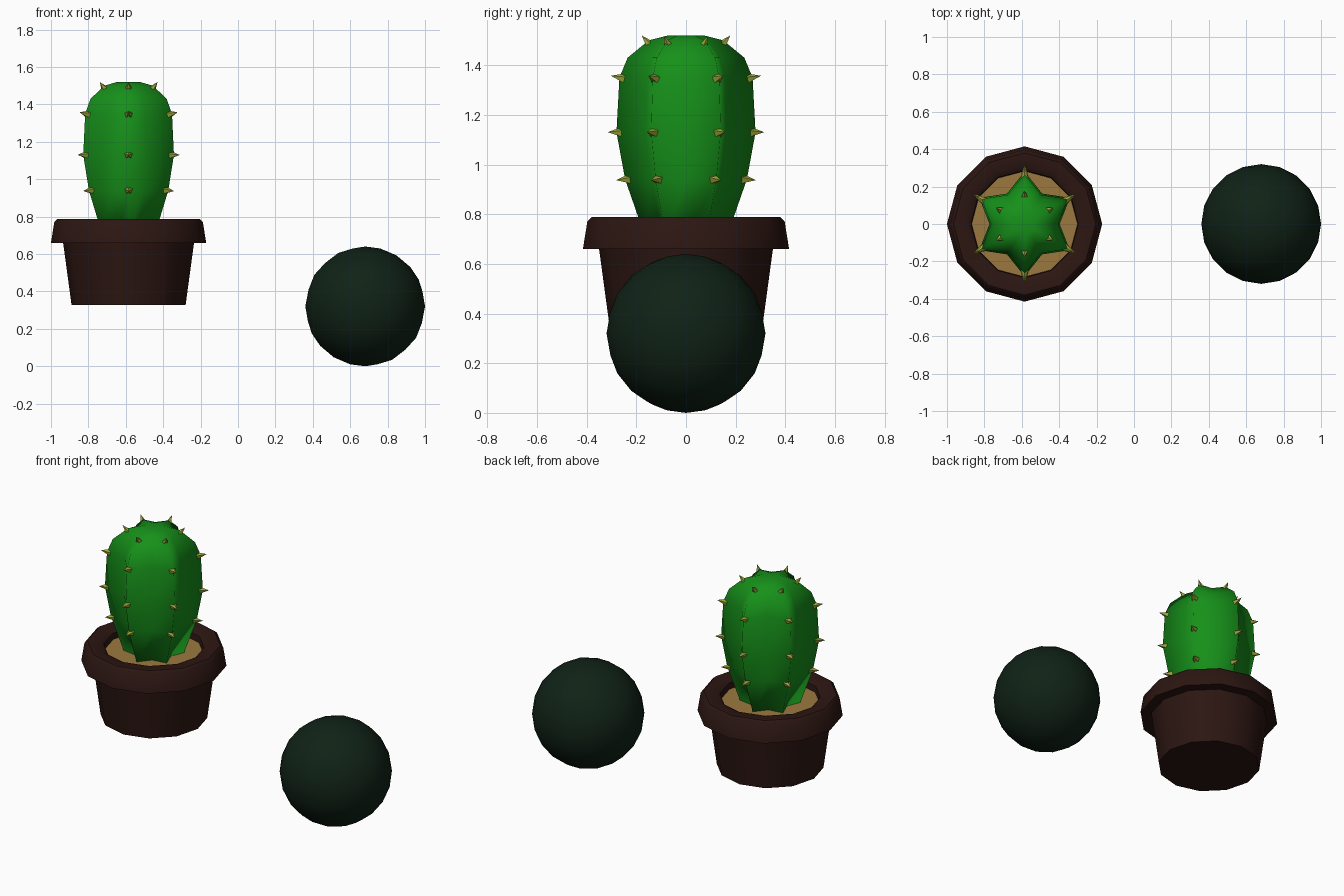
import bpy, bmesh
from math import sin, cos, pi, radians
from mathutils import Vector, Matrix

if "Cube" in bpy.data.objects:
    bpy.data.objects.remove(bpy.data.objects["Cube"])

CX = -0.585  # pot axis


def material(name, rgb):
    m = bpy.data.materials.new(name)
    m.diffuse_color = (*rgb, 1)
    m.use_nodes = True
    m.node_tree.nodes["Principled BSDF"].inputs["Base Color"].default_value = m.diffuse_color
    return m


def finish(bm, name, mat, loc, angle=None):
    bmesh.ops.recalc_face_normals(bm, faces=bm.faces)
    me = bpy.data.meshes.new(name)
    bm.to_mesh(me)
    bm.free()
    ob = bpy.data.objects.new(name, me)
    ob.location = loc
    bpy.context.collection.objects.link(ob)
    me.materials.append(mat)
    if angle:
        bpy.ops.object.select_all(action='DESELECT')
        ob.select_set(True)
        bpy.context.view_layer.objects.active = ob
        bpy.ops.object.shade_smooth_by_angle(angle=radians(angle))
    return ob


def lathe(profile, sides, ratio=1.0):
    """Rings around z; odd columns are pulled in by ratio. Ends are capped."""
    bm = bmesh.new()
    rings = []
    for r, z in profile:
        ring = []
        for i in range(sides):
            a = pi / 2 + 2 * pi * i / sides
            k = r * (ratio if i % 2 else 1)
            ring.append(bm.verts.new((k * cos(a), k * sin(a), z)))
        rings.append(ring)
    for a, b in zip(rings, rings[1:]):
        for i in range(sides):
            j = (i + 1) % sides
            bm.faces.new((a[i], a[j], b[j], b[i]))
    for ring, z in ((rings[0], profile[0][1]), (rings[-1], profile[-1][1])):
        c = bm.verts.new((0, 0, z))
        for i in range(sides):
            bm.faces.new((ring[i], ring[(i + 1) % sides], c))
    return bm


clay = material("clay", (0.025, 0.008, 0.006))
sand = material("sand", (0.33, 0.19, 0.05))
green = material("cactus_green", (0.008, 0.28, 0.01))
thorn = material("spike_green", (0.33, 0.38, 0.04))
dark = material("dark_green", (0.005, 0.016, 0.008))

# Pot with overhanging rim and open mouth
finish(lathe([(0.305, 0.328), (0.35, 0.66), (0.415, 0.66), (0.397, 0.772),
              (0.38, 0.788), (0.315, 0.788), (0.287, 0.77), (0.28, 0.70)], 12),
       "pot", clay, (CX, 0, 0), 40)

# Soil inside the mouth
finish(lathe([(0.283, 0.71), (0.283, 0.733)], 12), "soil", sand, (CX, 0, 0))

# Six-ribbed cactus body
body = lathe([(0.165, 0.71), (0.245, 0.94), (0.28, 1.13), (0.268, 1.35),
              (0.235, 1.43), (0.15, 1.50), (0.07, 1.52)], 12, 0.67)
cactus = finish(body, "cactus", green, (CX, 0, 0), 120)

# Spikes along every rib
spikes = bmesh.new()
for r, z, tilt in ((0.245, 0.94, -5), (0.279, 1.13, 0), (0.267, 1.35, 12), (0.155, 1.492, 50)):
    t = radians(tilt)
    for i in range(6):
        a = pi / 2 + i * pi / 3
        d = Vector((cos(a) * cos(t), sin(a) * cos(t), sin(t)))
        p = Vector((r * cos(a), r * sin(a), z)) + d * 0.008
        bmesh.ops.create_cone(spikes, cap_ends=True, segments=5, radius1=0.022, radius2=0, depth=0.056,
                              matrix=Matrix.Translation(p) @ d.to_track_quat('Z', 'Y').to_matrix().to_4x4())
finish(spikes, "cactus_spikes", thorn, (CX, 0, 0))

# Separate dark ball
ball = bmesh.new()
bmesh.ops.create_icosphere(ball, subdivisions=3, radius=0.32)
finish(ball, "ball", dark, (0.68, 0, 0.32), 60)
